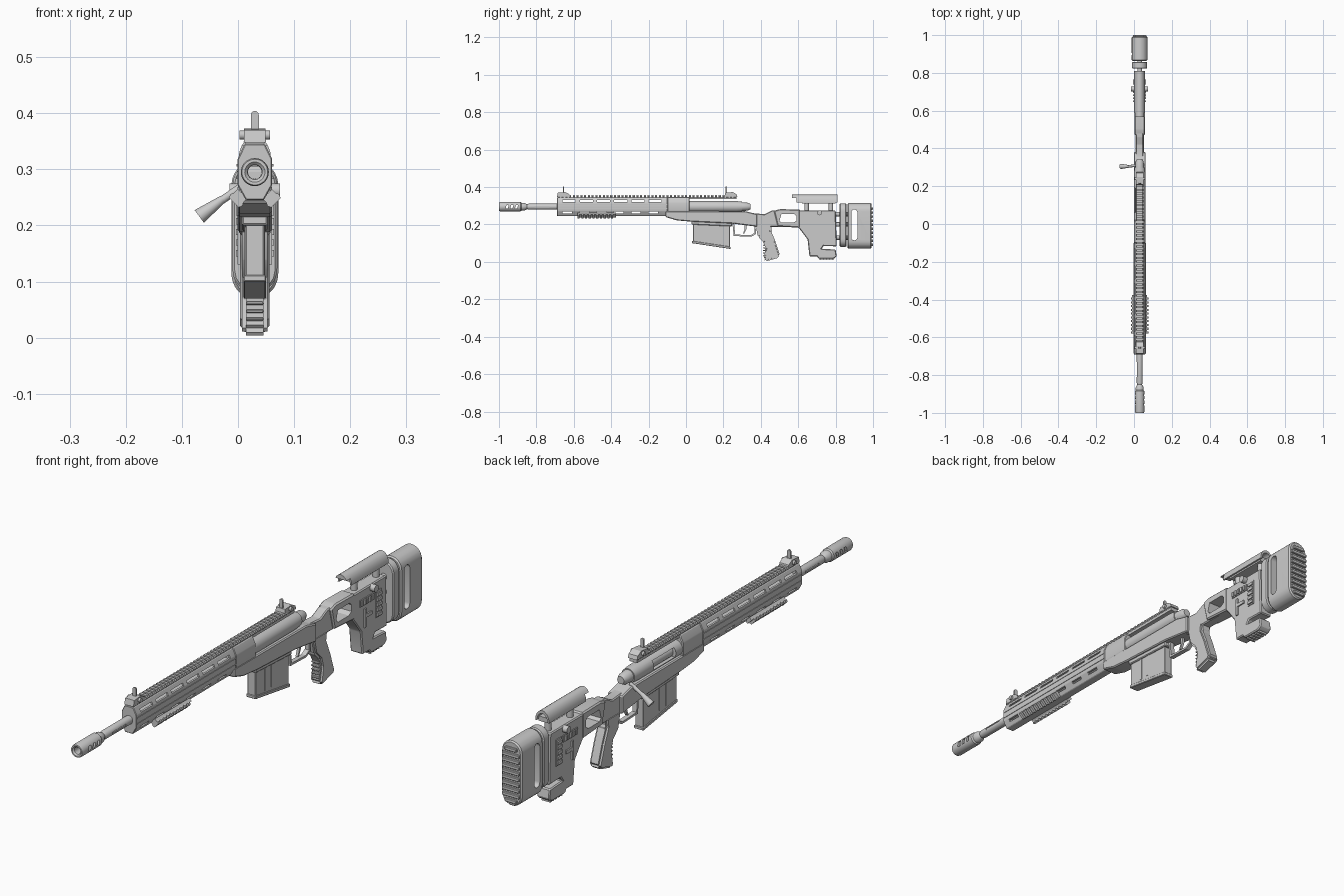
import bpy, bmesh, math
from mathutils import Matrix, Vector

cube = bpy.data.objects.get("Cube")
if cube:
    bpy.data.objects.remove(cube)

CENTER = 0.03   # the bolt handle pushes the body off the middle
BORE = 0.295
parts = []

grey = bpy.data.materials.new("light grey")
grey.use_nodes = True
grey.diffuse_color = (0.6, 0.6, 0.6, 1)
grey.node_tree.nodes["Principled BSDF"].inputs["Base Color"].default_value = grey.diffuse_color


def sweep(bm, points, axis, a, b):
    """Extrude a 2D outline along an axis from a to b."""
    def place(p, t):
        return {"x": (t, p[0], p[1]), "y": (p[0], t, p[1]), "z": (p[0], p[1], t)}[axis]
    low = [bm.verts.new(place(p, a)) for p in points]
    high = [bm.verts.new(place(p, b)) for p in points]
    faces = [bm.faces.new(low), bm.faces.new(high[::-1])]
    for i in range(len(points)):
        j = (i + 1) % len(points)
        faces.append(bm.faces.new((low[i], high[i], high[j], low[j])))
    bmesh.ops.recalc_face_normals(bm, faces=faces)


def box(bm, x, y, z):
    sweep(bm, [(x[0], z[0]), (x[1], z[0]), (x[1], z[1]), (x[0], z[1])], "y", y[0], y[1])


def rod(bm, start, end, r1, r2=None, sides=20):
    start, end = Vector(start), Vector(end)
    way = end - start
    turn = way.to_track_quat("Z", "Y").to_matrix().to_4x4()
    bmesh.ops.create_cone(bm, cap_ends=True, segments=sides, radius1=r1, radius2=r2 or r1,
                          depth=way.length, matrix=Matrix.Translation((start + end) / 2) @ turn)


def lathe(bm, profile, sides=32):
    """Turn (y, radius) points about the bore line."""
    rings = []
    for y, r in profile:
        angles = [math.tau * i / sides for i in range(sides)]
        rings.append([bm.verts.new((r * math.cos(a), y, BORE + r * math.sin(a))) for a in angles])
    for one, two in zip(rings, rings[1:]):
        for i in range(sides):
            j = (i + 1) % sides
            bm.faces.new((one[i], two[i], two[j], one[j]))
    bm.faces.new(rings[0])
    bm.faces.new(rings[-1])
    bmesh.ops.recalc_face_normals(bm, faces=bm.faces)


def make(name, bm, bevel=0, segments=1):
    if bevel:
        bmesh.ops.bevel(bm, geom=bm.edges[:], offset=bevel, segments=segments,
                        affect="EDGES", clamp_overlap=True)
    bmesh.ops.translate(bm, verts=bm.verts, vec=(CENTER, 0, 0))
    mesh = bpy.data.meshes.new(name)
    bm.to_mesh(mesh)
    bm.free()
    mesh.materials.append(grey)
    ob = bpy.data.objects.new(name, mesh)
    bpy.context.collection.objects.link(ob)
    parts.append(ob)
    return ob


def cut(ob, bm):
    """Subtract the cutter, keep the result as plain mesh."""
    cutter = make("cutter", bm)
    parts.remove(cutter)
    mod = ob.modifiers.new("cut", "BOOLEAN")
    mod.object, mod.solver = cutter, "EXACT"
    graph = bpy.context.evaluated_depsgraph_get()
    mesh = bpy.data.meshes.new_from_object(ob.evaluated_get(graph))
    ob.modifiers.clear()
    ob.data = mesh
    bpy.data.objects.remove(cutter)


def prism(name, outline, half, bevel=0.0, segments=1):
    bm = bmesh.new()
    sweep(bm, outline, "x", -half, half)
    return make(name, bm, bevel, segments)


def rail(name, start, end, half, matrix):
    """Toothed accessory rail, built flat and then placed."""
    bm = bmesh.new()
    box(bm, (-half * 0.8, half * 0.8), (start, end), (0, 0.013))
    y = start
    while y < end - 0.01:
        sweep(bm, [(-half * 0.8, 0.01), (-half, 0.015), (-half * 0.8, 0.022),
                   (half * 0.8, 0.022), (half, 0.015), (half * 0.8, 0.01)], "y", y, y + 0.011)
        y += 0.02
    bm.transform(matrix)
    return make(name, bm)


def stadium(half, bottom, top, steps=8):
    arc = [math.pi * i / steps for i in range(steps + 1)]
    upper = [(half * math.cos(a), top - half + half * math.sin(a)) for a in arc]
    return upper + [(-half * math.cos(a), bottom + half - half * math.sin(a)) for a in arc]


# Barrel and ported muzzle brake
bm = bmesh.new()
lathe(bm, [(-0.9, 0.012), (-0.995, 0.013), (-1, 0.018), (-1, 0.023), (-0.993, 0.025), (-0.885, 0.025),
           (-0.88, 0.021), (-0.865, 0.021), (-0.85, 0.013), (-0.84, 0.016), (-0.69, 0.016), (0, 0.018)])
barrel = make("barrel", bm)
bm = bmesh.new()
for y in (-0.965, -0.94, -0.915):
    sweep(bm, [(y, BORE - 0.01), (y + 0.012, BORE - 0.01), (y + 0.018, BORE + 0.01),
               (y + 0.006, BORE + 0.01)], "x", -0.05, 0.05)
for side in (-1, 1):
    box(bm, sorted((side * 0.013, side * 0.03)), (-0.81, -0.73), (BORE - 0.004, BORE + 0.004))
cut(barrel, bm)

# Hollow handguard with slots
right_half = [(0.016, 0.245), (0.031, 0.272), (0.031, 0.318), (0.018, 0.345)]
octagon = right_half + [(-x, z) for x, z in reversed(right_half)]
bm = bmesh.new()
sweep(bm, octagon, "y", -0.69, -0.1)
handguard = make("handguard", bm, 0.002)
bm = bmesh.new()
sweep(bm, [(x * 0.82, BORE + (z - BORE) * 0.82) for x, z in octagon], "y", -0.67, -0.12)
cut(handguard, bm)
bm = bmesh.new()
for i in range(6):
    y = -0.66 + i * 0.092
    box(bm, (-0.05, 0.05), (y, y + 0.07), (0.32, 0.331))
    box(bm, (-0.05, 0.05), (y, y + 0.05), (0.259, 0.268))
cut(handguard, bm)
bm = bmesh.new()
for side in (-1, 1):
    for z in (0.283, 0.305):
        box(bm, sorted((side * 0.03, side * 0.033)), (-0.685, -0.1), (z, z + 0.004))
make("handguard_ridges", bm)

# Accessory rails: one on top, two on the lower facets
rail("top_rail", -0.685, 0.27, 0.02, Matrix.Translation((0, 0, 0.335)))
for label, side in (("left", 1), ("right", -1)):
    turn = Matrix.Rotation(side * math.radians(135), 4, "Y")
    rail(label + "_lower_rail", -0.58, -0.375, 0.015, Matrix.Translation((side * 0.022, 0, 0.256)) @ turn)

# Receiver with ejection port, bolt and shroud
bm = bmesh.new()
sweep(bm, octagon, "y", -0.1, 0.02)
make("receiver_front", bm, 0.003)
bm = bmesh.new()
lathe(bm, [(0, 0.03), (0.27, 0.03), (0.3, 0.027), (0.3, 0.023), (0.33, 0.021), (0.345, 0.014)])
box(bm, (-0.02, 0.02), (0, 0.27), (0.31, 0.34))
receiver = make("receiver", bm)
bm = bmesh.new()
box(bm, (-0.04, -0.012), (0.06, 0.19), (0.28, 0.315))
cut(receiver, bm)
bm = bmesh.new()
rod(bm, (0, 0.04, BORE), (0, 0.21, BORE), 0.019)
make("bolt", bm)
bm = bmesh.new()
rod(bm, (-0.015, 0.31, 0.275), (-0.06, 0.305, 0.244), 0.007)
rod(bm, (-0.057, 0.305, 0.247), (-0.099, 0.305, 0.216), 0.007, 0.014)
make("bolt_handle", bm)

# Chassis, magazine and well
prism("chassis", [(-0.11, 0.272), (-0.11, 0.24), (-0.05, 0.222), (0.03, 0.215), (0.25, 0.205), (0.38, 0.188),
                  (0.38, 0.255), (0.32, 0.27)], 0.031, 0.004)
prism("magazine_well", [(0.03, 0.235), (0.03, 0.2), (0.245, 0.19), (0.245, 0.235)], 0.023, 0.003)
prism("magazine", [(0.037, 0.22), (0.037, 0.105), (0.235, 0.075), (0.235, 0.22)], 0.017, 0.002)
prism("magazine_base", [(0.033, 0.112), (0.033, 0.1), (0.238, 0.069), (0.238, 0.081)], 0.02, 0.002)
bm = bmesh.new()
for y in (0.09, 0.13):
    box(bm, (-0.0185, 0.0185), (y, y + 0.012), (0.11, 0.2))
make("magazine_ribs", bm)

# Trigger and guard
prism("trigger_guard", [(0.248, 0.21), (0.255, 0.138), (0.35, 0.135), (0.375, 0.15), (0.375, 0.2),
                        (0.366, 0.2), (0.366, 0.155), (0.347, 0.143), (0.263, 0.146), (0.257, 0.21)], 0.009)
prism("trigger", [(0.31, 0.21), (0.314, 0.175), (0.305, 0.152), (0.312, 0.152), (0.323, 0.175), (0.325, 0.21)], 0.005)

# Pistol grip with finger ribs
prism("grip", [(0.37, 0.2), (0.46, 0.2), (0.455, 0.165), (0.478, 0.11), (0.503, 0.035), (0.495, 0.022), (0.425, 0.002),
               (0.415, 0.015), (0.425, 0.07), (0.415, 0.105), (0.385, 0.135)], 0.023, 0.008, 2)
bm = bmesh.new()
for i in range(5):
    z = 0.03 + i * 0.014
    box(bm, (-0.016, 0.016), (0.412, 0.44), (z, z + 0.006))
make("grip_ribs", bm, 0.002)

# Thumbhole frame
frame = prism("stock_frame", [(0.34, 0.262), (0.42, 0.255), (0.46, 0.275), (0.64, 0.275), (0.64, 0.185),
                              (0.36, 0.188)], 0.02, 0.004)
bridge = prism("stock_bridge", [(0.47, 0.272), (0.5, 0.282), (0.61, 0.28), (0.61, 0.182), (0.49, 0.19)], 0.028, 0.005)
for ob in (frame, bridge):
    bm = bmesh.new()
    sweep(bm, [(0.5, 0.22), (0.51, 0.255), (0.58, 0.255), (0.59, 0.245), (0.59, 0.22), (0.575, 0.21), (0.51, 0.21)],
          "x", -0.1, 0.1)
    cut(ob, bm)

# Stock body with hook and side details
prism("stock_body", [(0.6, 0.275), (0.8, 0.275), (0.806, 0.083), (0.735, 0.085), (0.725, 0.07), (0.8, 0.066),
                     (0.806, 0.03), (0.79, 0.017), (0.71, 0.017), (0.7, 0.03), (0.66, 0.03), (0.65, 0.12),
                     (0.62, 0.16), (0.6, 0.185)], 0.026, 0.004)
bm = bmesh.new()
for i in range(5):
    y = 0.715 + i * 0.016
    box(bm, (-0.018, 0.018), (y, y + 0.009), (0.01, 0.02))
make("hook_teeth", bm)
bm = bmesh.new()
for side in (-1, 1):
    def plate(y, z, depth):
        box(bm, sorted((side * 0.024, side * depth)), y, z)
    plate((0.64, 0.725), (0.215, 0.24), 0.029)
    plate((0.735, 0.768), (0.14, 0.24), 0.029)
    plate((0.665, 0.675), (0.13, 0.2), 0.031)
    plate((0.665, 0.71), (0.165, 0.178), 0.031)
    for i in range(5):
        plate((0.645 + i * 0.016, 0.654 + i * 0.016), (0.218, 0.237), 0.034)
        plate((0.738, 0.765), (0.145 + i * 0.019, 0.156 + i * 0.019), 0.034)
    rod(bm, (side * 0.02, 0.715, 0.262), (side * 0.045, 0.715, 0.262), 0.013)
make("stock_side_details", bm)

# Cheek rest on two posts
arc = [math.pi * i / 10 for i in range(11)]
outer = [(0.029 * math.cos(a), 0.318 + 0.041 * math.sin(a)) for a in arc]
inner = [(0.022 * math.cos(a), 0.318 + 0.03 * math.sin(a)) for a in reversed(arc)]
bm = bmesh.new()
sweep(bm, outer + inner, "y", 0.59, 0.81)
sweep(bm, [p for p in outer if p[1] > 0.34], "y", 0.567, 0.6)
make("cheek_rest", bm)
bm = bmesh.new()
box(bm, (-0.022, 0.022), (0.62, 0.8), (0.312, 0.33))
for y in (0.645, 0.775):
    rod(bm, (0, y, 0.26), (0, y, 0.32), 0.012)
make("cheek_posts", bm)

# Butt plate, rods and ribbed pad
bm = bmesh.new()
for z in (0.13, 0.2, 0.255):
    rod(bm, (0, 0.78, z), (0, 0.88, z), 0.012)
make("butt_rods", bm)
bm = bmesh.new()
sweep(bm, stadium(0.04, 0.08, 0.313), "y", 0.822, 0.858)
make("butt_plate", bm, 0.004)
bm = bmesh.new()
sweep(bm, stadium(0.042, 0.07, 0.315), "y", 0.864, 0.992)
pad = make("butt_pad", bm, 0.005)
bm = bmesh.new()
sweep(bm, [(y + 0.9, z) for y, z in stadium(0.016, 0.115, 0.28)], "x", -0.1, 0.1)
cut(pad, bm)
bm = bmesh.new()
for i in range(10):
    z = 0.085 + i * 0.0215
    half = 0.024 if i in (0, 9) else 0.036
    box(bm, (-half, half), (0.98, 1), (z, z + 0.013))
make("butt_ribs", bm, 0.002)

# Front and rear sights
for label, y, pin in (("front", -0.69, -0.655), ("rear", 0.205, 0.215)):
    bm = bmesh.new()
    sweep(bm, [(y, 0.348), (y + 0.07, 0.348), (y + 0.065, 0.362), (y + 0.045, 0.373), (y + 0.005, 0.37)],
          "x", -0.019, 0.019)
    rod(bm, (-0.027, y + 0.035, 0.361), (0.027, y + 0.035, 0.361), 0.008)
    sweep(bm, stadium(0.007, 0.36, 0.404), "y", pin - 0.003, pin + 0.003)
    make(label + "_sight", bm)

# Smooth the curves, keep the edges
bpy.ops.object.select_all(action="DESELECT")
for ob in parts:
    ob.select_set(True)
bpy.context.view_layer.objects.active = parts[0]
bpy.ops.object.shade_smooth_by_angle(angle=math.radians(30))
